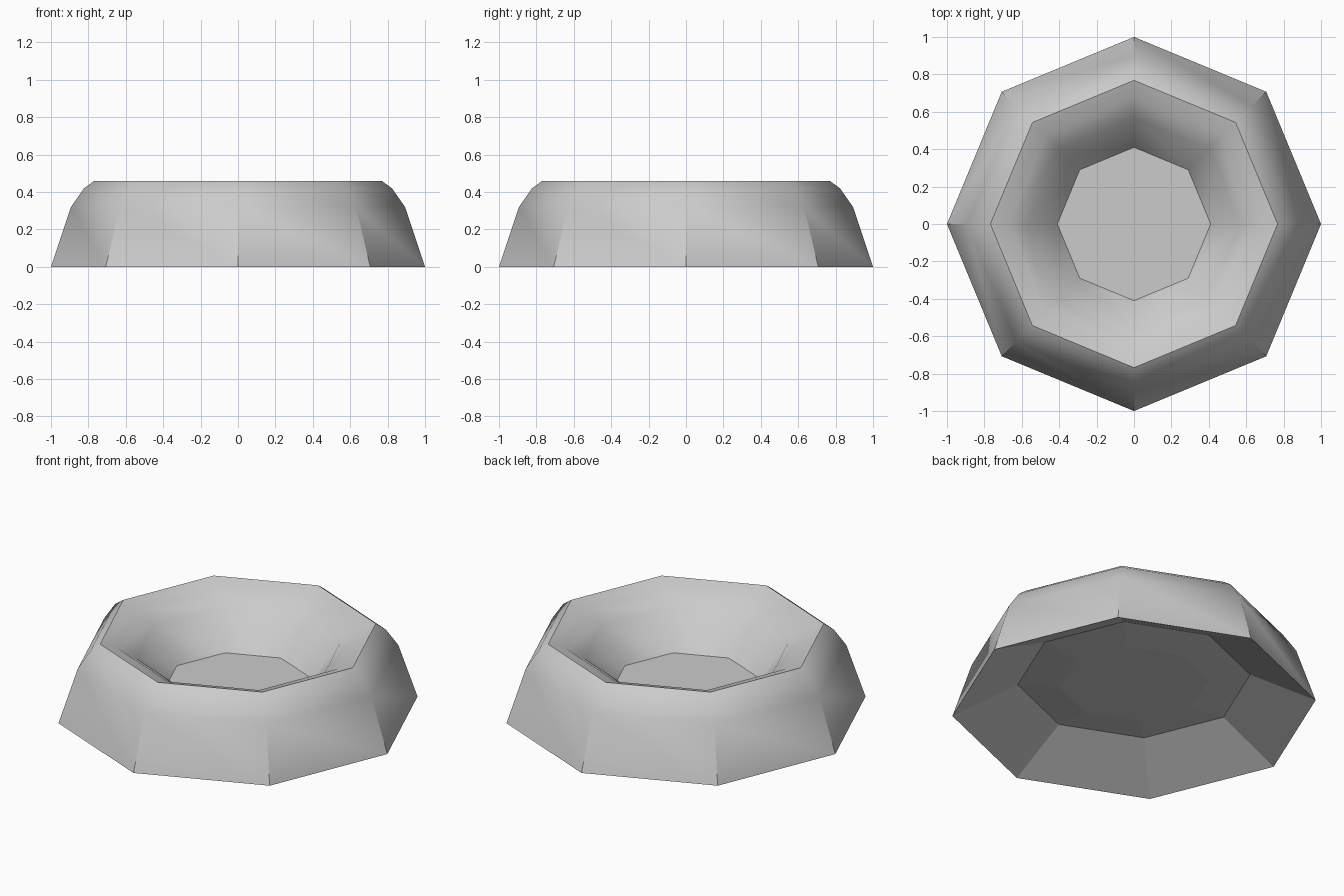
import bpy, bmesh, math

cube = bpy.data.objects.get("Cube")
if cube:
    bpy.data.objects.remove(cube)

SIDES = 8

# Single plain colour
grey = bpy.data.materials.new("light_grey")
grey.use_nodes = True
colour = (0.6, 0.6, 0.6, 1)
grey.diffuse_color = colour
grey.node_tree.nodes["Principled BSDF"].inputs["Base Color"].default_value = colour

# Radius and height, from the bowl floor over the rim and round to the underside
profile = [(0.41, 0.157), (0.57, 0.36), (0.67, 0.427), (0.768, 0.46),
           (0.823, 0.42), (0.893, 0.32), (1.0, 0.0), (0.64, 0.18), (0.41, 0.153)]
FOOT = 6  # index of the outer bottom ring

bm = bmesh.new()
rings = []
for radius, height in profile:
    angles = [math.tau * i / SIDES for i in range(SIDES)]
    rings.append([bm.verts.new((radius * math.cos(a), radius * math.sin(a), height))
                  for a in angles])

# Bands of the ring: rounded on top, flat facets underneath
for r, (upper, lower) in enumerate(zip(rings, rings[1:])):
    for i in range(SIDES):
        j = (i + 1) % SIDES
        face = bm.faces.new((upper[i], lower[i], lower[j], upper[j]))
        face.smooth = r < FOOT

# Bowl floor and its underside
bm.faces.new(rings[0])
bm.faces.new(reversed(rings[-1]))
bmesh.ops.recalc_face_normals(bm, faces=bm.faces)

# Keep the steep corners crisp
for edge in bm.edges:
    edge.smooth = edge.calc_face_angle(0) < math.radians(40)

mesh = bpy.data.meshes.new("octagonal_bowl")
bm.to_mesh(mesh)
bm.free()
mesh.materials.append(grey)
bowl = bpy.data.objects.new("octagonal_bowl", mesh)
bpy.context.collection.objects.link(bowl)
